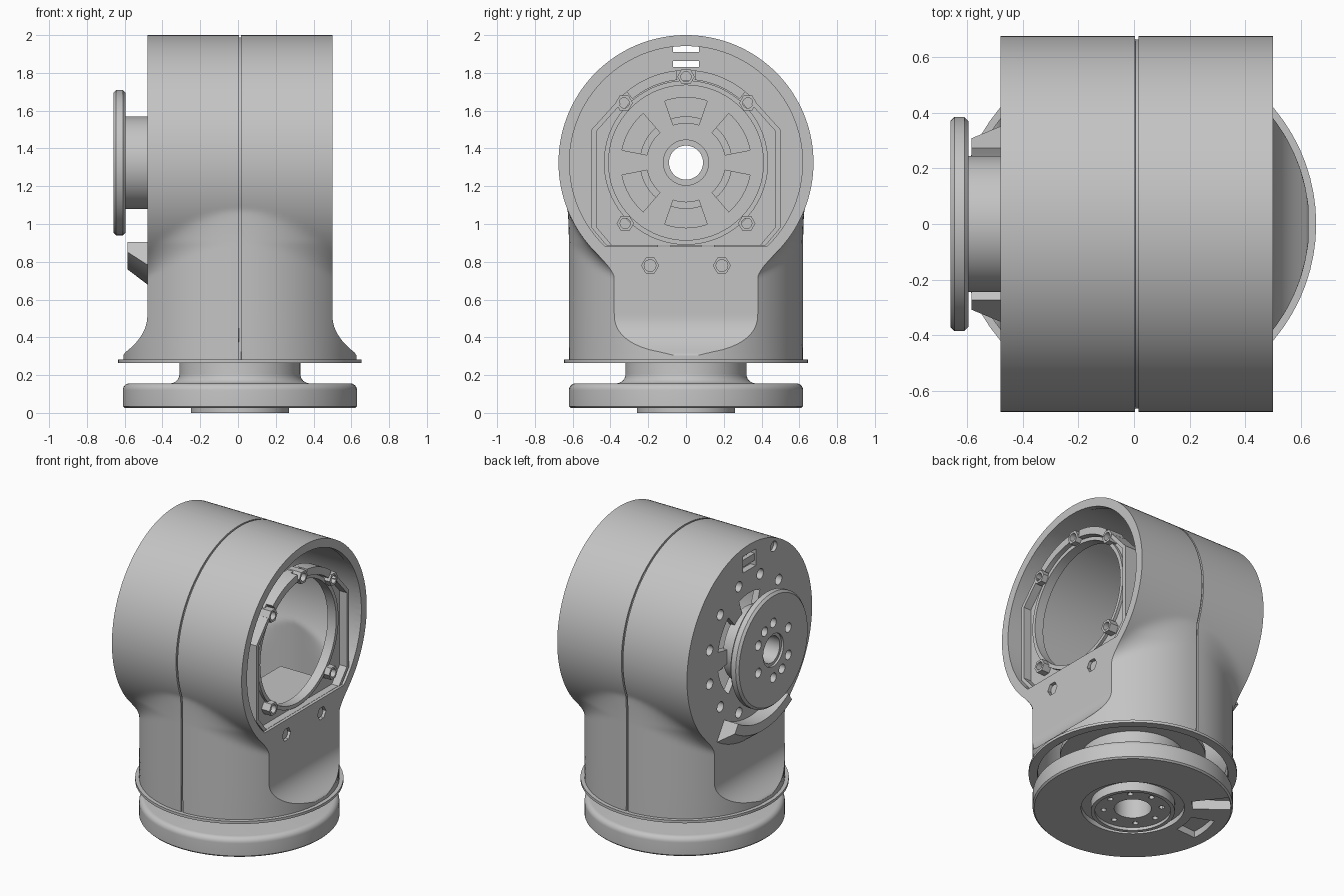
import bpy, bmesh
from math import sin, cos, pi, radians, sqrt
from mathutils import Matrix, Vector

if "Cube" in bpy.data.objects:
    bpy.data.objects.remove(bpy.data.objects["Cube"])

CX, CZ = 0.01, 1.325      # vertical axis x, horizontal axis height
GREY = (0.55, 0.55, 0.55, 1)
mat = bpy.data.materials.new("machined grey")
mat.use_nodes = True
mat.diffuse_color = GREY
mat.node_tree.nodes["Principled BSDF"].inputs["Base Color"].default_value = GREY


def finish(name, bm):
    bmesh.ops.remove_doubles(bm, verts=bm.verts, dist=1e-6)
    bmesh.ops.recalc_face_normals(bm, faces=bm.faces)
    me = bpy.data.meshes.new(name)
    bm.to_mesh(me)
    bm.free()
    me.materials.append(mat)
    ob = bpy.data.objects.new(name, me)
    bpy.context.collection.objects.link(ob)
    return ob


def place(axis, r, a, h):
    """Point at radius r, angle a, height h about the joint or base axis."""
    if axis == "x":
        return Vector((h, r * cos(a), CZ + r * sin(a)))
    return Vector((CX + r * cos(a), r * sin(a), h))


def lathe(name, profile, axis, a0=0, a1=360, n=72):
    """Sweep a closed (radius, height) profile; a partial sweep gets end caps."""
    bm = bmesh.new()
    full = a1 - a0 == 360
    rings = [[bm.verts.new(place(axis, r, radians(a0 + (a1 - a0) * i / n), h))
              for r, h in profile] for i in range(n if full else n + 1)]
    k = len(profile)
    for i in range(n):
        p, q = rings[i], rings[(i + 1) % len(rings)]
        for j in range(k):
            bm.faces.new((p[j], p[(j + 1) % k], q[(j + 1) % k], q[j]))
    if not full:
        bm.faces.new(rings[0])
        bm.faces.new(rings[-1])
    return finish(name, bm)


def ring(name, r0, r1, h0, h1, axis, a0=0, a1=360, n=72):
    return lathe(name, [(r0, h0), (r1, h0), (r1, h1), (r0, h1)], axis, a0, a1, n)


def rod(name, radius, axis, r, deg, h0, h1, sides=20):
    """Cylinder parallel to an axis, at polar position (r, deg)."""
    bm = bmesh.new()
    turn = Matrix.Rotation(pi / 2, 4, "Y") if axis == "x" else Matrix()
    mid = place(axis, r, radians(deg), (h0 + h1) / 2)
    bmesh.ops.create_cone(bm, cap_ends=True, segments=sides, radius1=radius, radius2=radius,
                          depth=h1 - h0, matrix=Matrix.Translation(mid) @ turn)
    return finish(name, bm)


def box(name, lo, hi):
    bm = bmesh.new()
    size = [b - a for a, b in zip(lo, hi)]
    mid = [(a + b) / 2 for a, b in zip(lo, hi)]
    bmesh.ops.create_cube(bm, size=1, matrix=Matrix.Translation(mid) @ Matrix.Diagonal((*size, 1)))
    return finish(name, bm)


def prism(name, pts, x0, x1):
    """Extrude a (y, z) outline along x."""
    bm = bmesh.new()
    f = bm.faces.new([bm.verts.new((x0, y, z)) for y, z in pts])
    ext = bmesh.ops.extrude_face_region(bm, geom=[f])["geom"]
    bmesh.ops.translate(bm, vec=(x1 - x0, 0, 0),
                        verts=[v for v in ext if isinstance(v, bmesh.types.BMVert)])
    return finish(name, bm)


def cut(ob, cutters):
    """Subtract a set of separate solids from an object."""
    for c in cutters:
        c.hide_render = True
        m = ob.modifiers.new("cut", "BOOLEAN")
        m.operation, m.solver, m.object = "DIFFERENCE", "EXACT", c
        bpy.ops.object.select_all(action="DESELECT")
        bpy.context.view_layer.objects.active = ob
        ob.select_set(True)
        bpy.ops.object.modifier_apply(modifier=m.name)
        bpy.data.objects.remove(c)


def arc(r, a0, a1, n):
    return [(r * cos(radians(a0 + (a1 - a0) * i / n)), CZ + r * sin(radians(a0 + (a1 - a0) * i / n)))
            for i in range(n + 1)]


def body(name, wall, z0, groove):
    """Horizontal barrel blended into an upright barrel with flat, flared ends."""
    us = sorted([sin(pi / 2 * i / 16) for i in range(-16, 17) if i] +
                [s * g for s in (-1, 1) for g in (0.011, 0.012)])

    def point(row, u):
        kind, t = row
        g = groove if abs(u) < 0.0115 else 0
        R, r = 0.675 - wall - g, 0.62 - wall * 0.6 - g
        flat = 0.49 - wall * 0.8
        if kind == "top":
            return CX + flat * u, R * cos(t), CZ + R * sin(t)
        flare = 0.13 * min(1, max(0, (0.52 - t) / 0.21)) ** 2.2
        x = min(flat + flare, 0.617 - wall * 0.6) * u
        a = sqrt(max(r * r - x * x, 0.0004))
        b = sqrt(max(R * R - (t - CZ) ** 2, 0))
        k = 0.1 * min(1, max(0.01, (1.1 - t) / 0.2))     # blend width
        return CX + x, max(a, b) + max(k - abs(a - b), 0) ** 2 / k / 4, t

    rows = [("low", z0 + (CZ - z0) * i / 70) for i in range(70)]
    rows += [("top", radians(89.8) * i / 36) for i in range(37)]
    bm = bmesh.new()
    loops = []
    for row in rows:
        pts = [point(row, u) for u in us]
        loops.append([bm.verts.new((x, -y, z)) for x, y, z in pts] +
                     [bm.verts.new((x, y, z)) for x, y, z in reversed(pts)])
    k = len(loops[0])
    for p, q in zip(loops, loops[1:]):
        for j in range(k):
            bm.faces.new((p[j], p[(j + 1) % k], q[(j + 1) % k], q[j]))
    for p in (loops[0], loops[-1]):
        for j in range(k // 2 - 1):
            bm.faces.new((p[j], p[j + 1], p[k - 2 - j], p[k - 1 - j]))
    return finish(name, bm)


# Hollow housing with open end, plate holes and screw holes
housing = body("housing", 0, 0.275, 0.012)
cut(housing, [body("cavity", 0.055, 0.2, 0),
              prism("opening", arc(0.617, -46.1, 226.1, 72), 0.38, 0.6),
              rod("bore", 0.12, "x", 0, 0, -0.6, -0.4, 32),
              box("cable_slot", (-0.6, -0.07, 1.83), (-0.4, 0.07, 1.943))])
cut(housing, [ring("kidney", 0.21, 0.345, -0.6, -0.4, "x", a - 19, a + 19, 10)
              for a in range(30, 390, 60)])
cut(housing, [rod("plate_hole", 0.035, "x", 0.445, a, -0.6, -0.4, 16) for a in range(15, 375, 30)])
cut(housing, [rod("plate_hole", 0.035, "x", 0.62, 115, -0.6, -0.455, 16)])
for y in (-0.19, 0.19):
    cut(housing, [prism("screw_hole", [(y + 0.045 * cos(i * pi / 3), 0.78 + 0.045 * sin(i * pi / 3))
                                       for i in range(6)], 0.4, 0.6)])
    prism("wall_screw", [(y + 0.034 * cos(i * pi / 6), 0.78 + 0.034 * sin(i * pi / 6))
                         for i in range(12)], 0.455, 0.485)
box("slot_bar", (-0.47, -0.07, 1.862), (-0.44, 0.07, 1.91))
ring("housing_flange", 0.59, 0.645, 0.265, 0.283, "z")

# Mounting bracket inside the open end, standing on a floor
outline = arc(0.49, 47, 133, 20) + [(-0.5, 1.5), (-0.5, 0.98), (-0.42, 0.885),
                                    (0.42, 0.885), (0.5, 0.98), (0.5, 1.5)]
bracket = prism("mount_bracket", outline, 0.39, 0.435)
cut(bracket, [rod("bracket_bore", 0.41, "x", 0, 0, 0.2, 0.6, 72)])
ring("bracket_ring", 0.41, 0.435, 0.39, 0.455, "x")
box("bracket_floor", (0.02, -0.43, 0.855), (0.48, 0.43, 0.882))
for side in (-1, 1):
    rail = [(0.36, 1.655), (0.5, 1.5), (0.5, 0.98), (0.42, 0.885), (0.39, 0.885), (0.475, 0.985),
            (0.475, 1.49), (0.345, 1.635)]
    prism("bracket_rail", [(side * y, z) for y, z in rail], 0.37, 0.49)
    ring("bracket_arc", 0.44, 0.49, 0.39, 0.485, "x", 90 + side * 23 - 17, 90 + side * 23 + 17, 16)
for deg in (90, 44, 136, 225, 315):
    boss = rod("bracket_boss", 0.046, "x", 0.455, deg, 0.39, 0.495, 6)
    cut(boss, [rod("boss_hole", 0.027, "x", 0.455, deg, 0.3, 0.55)])

# Output hub and disc on the closed end
ring("output_hub", 0.09, 0.245, -0.6, -0.45, "x")
disc = lathe("output_disc", [(0.09, -0.595), (0.37, -0.595), (0.385, -0.61), (0.385, -0.645),
                             (0.37, -0.66), (0.11, -0.66), (0.11, -0.645), (0.09, -0.645)], "x")
cut(disc, [rod("disc_hole", 0.032, "x", 0.187, a, -0.7, -0.61, 16)
           for a in (30, 60, 90, 150, 210, 240, 270, 330)])
cut(disc, [rod("through_hole", 0.016, "x", 0.187, a, -0.7, -0.5, 12) for a in range(30, 390, 60)])

# Curved stop under the disc
lathe("end_stop", [(0.5, -0.47), (0.5, -0.585), (0.565, -0.585), (0.645, -0.48), (0.645, -0.47)],
      "x", 237, 303, 30)

# Base disc with neck, underside boss, pockets and screw holes
rounded = [(0.585 + 0.035 * cos(radians(a)), 0.12 + 0.036 * sin(radians(a))) for a in range(0, 91, 15)]
fillet = [(0.37 - 0.05 * sin(radians(a)), 0.206 - 0.05 * cos(radians(a))) for a in range(0, 91, 15)]
base = lathe("base_disc", [(0.115, 0.02), (0.235, 0.02), (0.235, 0), (0.26, 0), (0.26, 0.06),
                           (0.32, 0.06), (0.32, 0.025), (0.61, 0.025), (0.62, 0.035)] +
             rounded + fillet + [(0.32, 0.39), (0.115, 0.39)], "z", n=96)
cut(base, [ring("pocket", 0.37, 0.605, -0.05, 0.09, "z", 128, 142, 8),
           ring("pocket", 0.38, 0.53, -0.05, 0.07, "z", 158, 184, 8)])
cut(base, [rod("base_hole", 0.018, "z", 0.18, a, -0.05, 0.07, 12) for a in range(0, 360, 45)])
ring("inner_plate", 0.115, 0.45, 0.39, 0.42, "z")

# Smooth curved faces, keep machined edges crisp
for ob in bpy.context.collection.objects:
    if ob.type == "MESH" and mat.name in ob.data.materials:
        bpy.ops.object.select_all(action="DESELECT")
        ob.select_set(True)
        bpy.context.view_layer.objects.active = ob
        bpy.ops.object.shade_smooth_by_angle(angle=radians(30))
